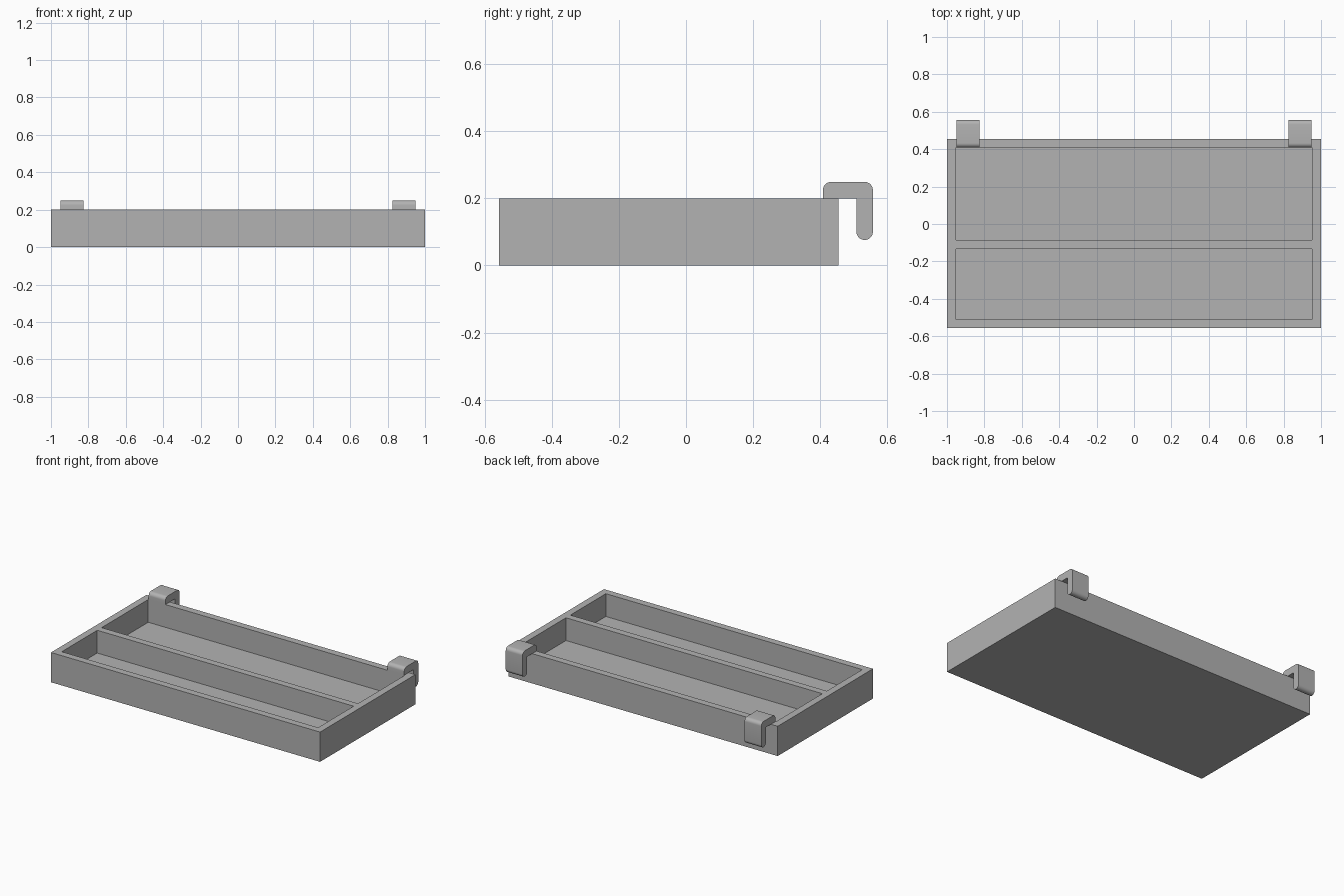
import bpy
import bmesh
from math import sin, cos, radians
from mathutils import Vector

if "Cube" in bpy.data.objects:
    bpy.data.objects.remove(bpy.data.objects["Cube"], do_unlink=True)

# Overall dimensions
WALL = 0.047
HEIGHT = 0.2
FRONT, BACK = -0.557, 0.455
DIVIDER = -0.11
HOOK_TOP, HOOK_BOTTOM, HOOK_BACK = 0.249, 0.076, 0.557
HOOK_INNER, HOOK_OUTER = 0.825, 0.95

grey = bpy.data.materials.new("plain grey")
grey.use_nodes = True
colour = (0.45, 0.45, 0.45, 1)
grey.diffuse_color = colour
grey.node_tree.nodes["Principled BSDF"].inputs["Base Color"].default_value = colour


def make_object(name, bm):
    bmesh.ops.recalc_face_normals(bm, faces=bm.faces)
    mesh = bpy.data.meshes.new(name)
    bm.to_mesh(mesh)
    bm.free()
    mesh.materials.append(grey)
    obj = bpy.data.objects.new(name, mesh)
    bpy.context.collection.objects.link(obj)
    return obj


def arc(y, z, radius, start, end, steps=8):
    angles = [radians(start + (end - start) * i / steps) for i in range(steps + 1)]
    return [(y + radius * cos(a), z + radius * sin(a)) for a in angles]


# Tray: a block whose top is sliced into wall lines, with two pockets sunk in
bm = bmesh.new()
bmesh.ops.create_cube(bm, size=1)
bmesh.ops.scale(bm, vec=(2, BACK - FRONT, HEIGHT), verts=bm.verts)
bmesh.ops.translate(bm, vec=(0, (BACK + FRONT) / 2, HEIGHT / 2), verts=bm.verts)


def slice_top(point, normal):
    top = [f for f in bm.faces if f.normal.z > 0.9]
    edges = {e for f in top for e in f.edges}
    verts = {v for f in top for v in f.verts}
    bmesh.ops.bisect_plane(bm, geom=top + list(edges) + list(verts),
                           plane_co=point, plane_no=normal)
    bm.normal_update()


bm.normal_update()
for x in (WALL - 1, 1 - WALL):
    slice_top(Vector((x, 0, 0)), Vector((1, 0, 0)))
for y in (FRONT + WALL, DIVIDER - WALL / 2, DIVIDER + WALL / 2, BACK - WALL):
    slice_top(Vector((0, y, 0)), Vector((0, 1, 0)))


def is_pocket(face):
    c = face.calc_center_median()
    return (face.normal.z > 0.9 and abs(c.x) < 1 - WALL
            and FRONT + WALL < c.y < BACK - WALL
            and abs(c.y - DIVIDER) > WALL / 2)


pockets = [f for f in bm.faces if is_pocket(f)]
floors = bmesh.ops.extrude_discrete_faces(bm, faces=pockets)["faces"]
bmesh.ops.translate(bm, vec=(0, 0, WALL - HEIGHT),
                    verts=[v for f in floors for v in f.verts])
make_object("divided_tray", bm)

# Hooks: a rounded side profile extruded across the width
r = (HOOK_TOP - HEIGHT) / 2
hook_front = BACK - WALL
profile = [(hook_front, HEIGHT), (HOOK_BACK - 2 * r, HEIGHT)]
profile += arc(HOOK_BACK - r, HOOK_BOTTOM + r, r, 180, 360, 16)
profile += arc(HOOK_BACK - r, HOOK_TOP - r, r, 0, 90)
profile += arc(hook_front + r, HOOK_TOP - r, r, 90, 180)

for name, side in (("left_hook", 1), ("right_hook", -1)):
    bm = bmesh.new()
    face = bm.faces.new([bm.verts.new((side * HOOK_INNER, y, z)) for y, z in profile])
    new = bmesh.ops.extrude_face_region(bm, geom=[face])["geom"]
    bmesh.ops.translate(bm, vec=(side * (HOOK_OUTER - HOOK_INNER), 0, 0),
                        verts=[g for g in new if isinstance(g, bmesh.types.BMVert)])
    hook = make_object(name, bm)
    bpy.ops.object.select_all(action="DESELECT")
    hook.select_set(True)
    bpy.context.view_layer.objects.active = hook
    bpy.ops.object.shade_smooth_by_angle(angle=radians(35))
